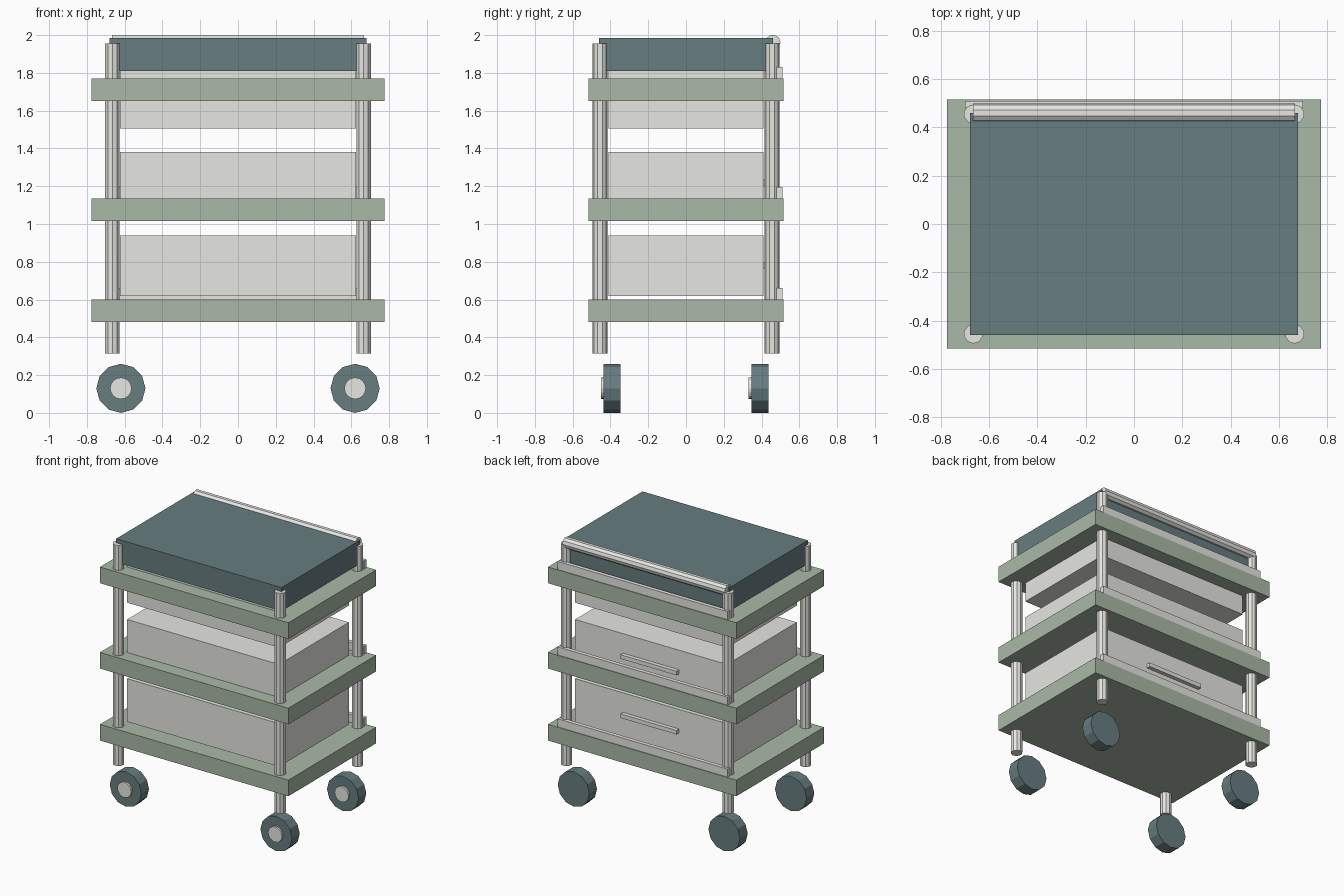
import bpy, math

cube = bpy.data.objects.get("Cube")
if cube:
    bpy.data.objects.remove(cube, do_unlink=True)


def make_material(name, rgb):
    mat = bpy.data.materials.new(name)
    mat.use_nodes = True
    color = (*rgb, 1)
    mat.diffuse_color = color
    mat.node_tree.nodes["Principled BSDF"].inputs["Base Color"].default_value = color
    return mat


sage = make_material("sage_green", (0.40, 0.485, 0.385))
grey = make_material("light_grey", (0.79, 0.79, 0.755))
slate = make_material("dark_slate", (0.136, 0.205, 0.216))


def finish(name, mat):
    obj = bpy.context.object
    obj.name = name
    obj.data.materials.append(mat)
    return obj


def box(name, mat, x, y, z):
    """Box from (min, max) ranges on each axis."""
    ranges = (x, y, z)
    bpy.ops.mesh.primitive_cube_add(size=1, location=[(a + b) / 2 for a, b in ranges])
    obj = finish(name, mat)
    obj.scale = [b - a for a, b in ranges]
    return obj


def cylinder(name, mat, sides, radius, depth, location, rotation=(0, 0, 0)):
    bpy.ops.mesh.primitive_cylinder_add(vertices=sides, radius=radius, depth=depth,
                                        location=location, rotation=rotation)
    return finish(name, mat)


QUARTER = math.pi / 2

# Three shelves, each with a low rail along the back edge
for level, base in (("lower", 0.48), ("middle", 1.015), ("upper", 1.65)):
    top = base + 0.12
    box(level + "_shelf", sage, (-0.775, 0.775), (-0.515, 0.515), (base, top))
    box(level + "_back_rail", grey, (-0.70, 0.70), (0.48, 0.51), (top, top + 0.06))

# Three drawers, the two open ones with bar handles on the back
for level, base in (("lower", 0.62), ("middle", 1.06), ("upper", 1.505)):
    box(level + "_drawer", grey, (-0.625, 0.625), (-0.41, 0.41), (base, base + 0.32))
    if level != "upper":
        mid = base + 0.16
        box(level + "_handle", grey, (-0.23, 0.23), (0.41, 0.44), (mid - 0.015, mid + 0.015))

# Padded top and push bar
box("top_pad", slate, (-0.68, 0.68), (-0.46, 0.46), (1.81, 1.985))
cylinder("push_bar", grey, 10, 0.04, 1.335, (0, 0.46, 1.962), (0, QUARTER, 0))

# Posts and wheels at each corner
for side, sx in (("left", 1), ("right", -1)):
    for end, sy in (("front", -1), ("back", 1)):
        corner = end + "_" + side
        cylinder(corner + "_post", grey, 10, 0.04, 1.64, (sx * 0.665, sy * 0.455, 1.135))
        wheel_y = sy * 0.391
        cylinder(corner + "_wheel", slate, 12, 0.13, 0.09, (sx * 0.62, wheel_y, 0.13),
                 (QUARTER, 0, 0))
        cylinder(corner + "_hub", grey, 16, 0.057, 0.02, (sx * 0.62, wheel_y - 0.05, 0.13),
                 (QUARTER, 0, 0))
